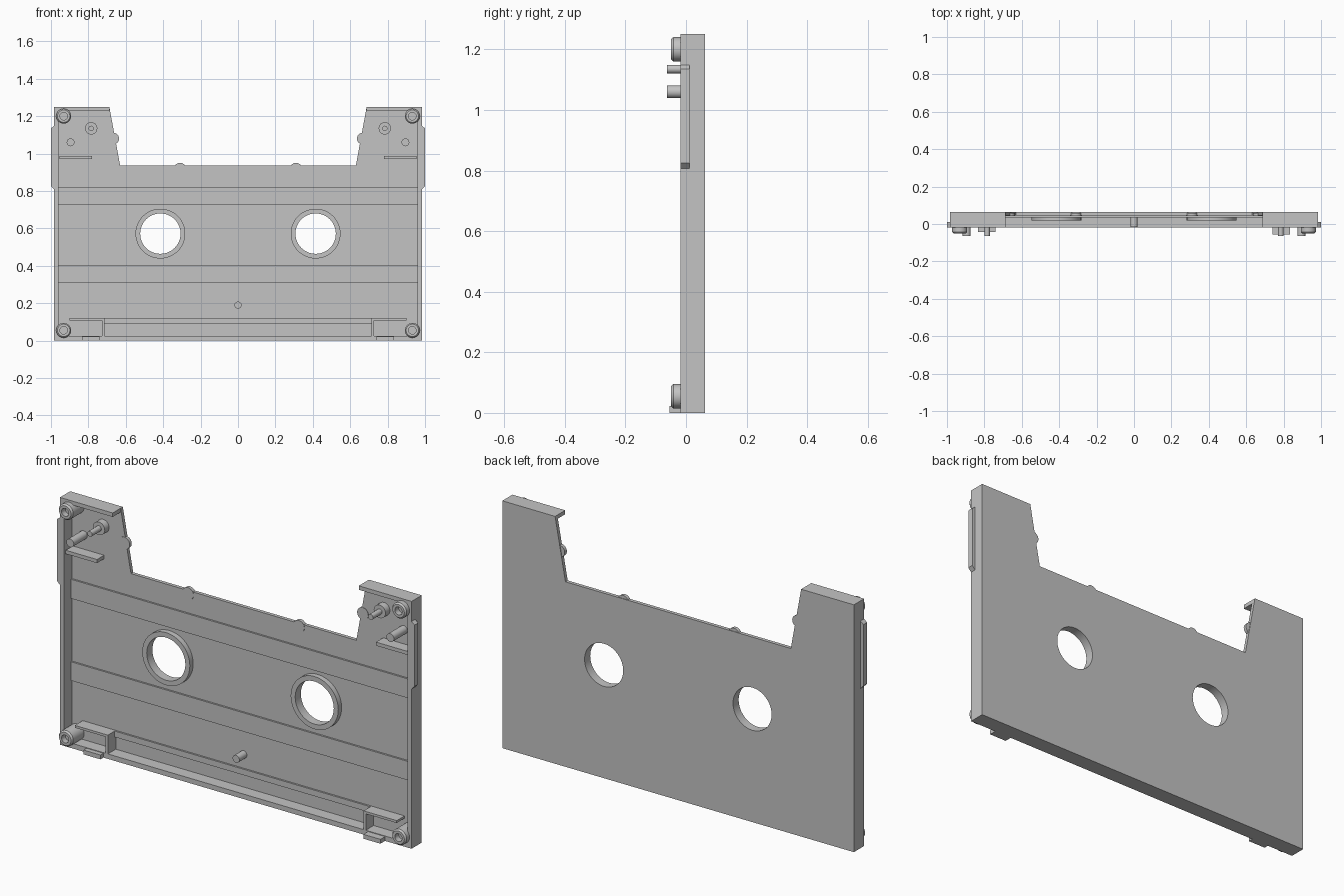
import bpy, bmesh, math
from mathutils import Vector

if "Cube" in bpy.data.objects:
    bpy.data.objects.remove(bpy.data.objects["Cube"])

grey = bpy.data.materials.new("plastic_grey")
grey.use_nodes = True
grey.diffuse_color = (0.55, 0.55, 0.55, 1)
grey.node_tree.nodes["Principled BSDF"].inputs["Base Color"].default_value = (0.55, 0.55, 0.55, 1)

BACK, FLOOR, RIM = 0.063, 0.045, -0.018
SIDE, TOP = 0.983, 1.25


def finish(name, bm, mirror=False, smooth=False):
    bmesh.ops.remove_doubles(bm, verts=bm.verts, dist=1e-5)
    bmesh.ops.recalc_face_normals(bm, faces=bm.faces)
    mesh = bpy.data.meshes.new(name)
    bm.to_mesh(mesh)
    bm.free()
    mesh.materials.append(grey)
    obj = bpy.data.objects.new(name, mesh)
    bpy.context.collection.objects.link(obj)
    bpy.ops.object.select_all(action='DESELECT')
    bpy.context.view_layer.objects.active = obj
    obj.select_set(True)
    if smooth:
        bpy.ops.object.shade_smooth_by_angle(angle=math.radians(35))
    if mirror:
        obj.modifiers.new("Mirror", 'MIRROR').use_mirror_merge = False
    return obj


def prism(name, outline, y0, y1, mirror=False):
    """Extrude an x-z outline between two depths."""
    bm = bmesh.new()
    face = bm.faces.new([bm.verts.new((x, y0, z)) for x, z in outline])
    ext = bmesh.ops.extrude_face_region(bm, geom=[face])
    verts = [v for v in ext["geom"] if isinstance(v, bmesh.types.BMVert)]
    bmesh.ops.translate(bm, verts=verts, vec=(0, y1 - y0, 0))
    return finish(name, bm, mirror)


def box(name, x0, x1, z0, z1, y0, y1, mirror=False):
    return prism(name, [(x0, z0), (x1, z0), (x1, z1), (x0, z1)], y0, y1, mirror)


def lathe(name, x, z, profile, mirror=False, steps=40):
    """Spin a closed radius-depth profile about a front-to-back axis."""
    bm = bmesh.new()
    verts = [bm.verts.new((x + r, y, z)) for r, y in profile]
    edges = [bm.edges.new((v, verts[i - 1])) for i, v in enumerate(verts)
             if not profile[i][0] == profile[i - 1][0] == 0]
    bmesh.ops.spin(bm, geom=verts + edges, cent=(x, 0, z), axis=(0, 1, 0),
                   angle=math.tau, steps=steps)
    return finish(name, bm, mirror, True)


def pin(name, x, z, r, tip, mirror=False):
    return lathe(name, x, z, [(0, FLOOR + 0.005), (r, FLOOR + 0.005), (r, tip), (0, tip)], mirror, 24)


# Back plate with a wide notch in the top edge and two round openings
half = [(SIDE, 0), (SIDE, TOP), (0.688, TOP), (0.63, 0.935)]
plate = prism("back_plate", half + [(-x, z) for x, z in reversed(half)], FLOOR, BACK)
cutter = lathe("hole_cutter", 0.415, 0.572,
               [(0, 0), (0.108, 0), (0.108, 0.1), (0, 0.1)], True, 48)
cutter.hide_render = True
bpy.ops.object.modifier_apply(modifier="Mirror")
cut = plate.modifiers.new("Openings", 'BOOLEAN')
cut.operation = 'DIFFERENCE'
cut.solver = 'EXACT'
cut.object = cutter
bpy.context.view_layer.objects.active = plate
bpy.ops.object.modifier_apply(modifier="Openings")
bpy.data.objects.remove(cutter)
lathe("opening_ring", 0.415, 0.572,
      [(0.108, FLOOR + 0.003), (0.133, FLOOR + 0.003), (0.133, 0.018), (0.108, 0.018)], True, 48)

# Rim walls
box("side_wall", 0.96, SIDE, 0, TOP, RIM, FLOOR, True)
box("ear_top_wall", 0.688, 0.96, 1.23, TOP, RIM, FLOOR, True)
box("bottom_wall", -0.96, 0.96, 0, 0.025, RIM, FLOOR)

# Raised bands across the floor
for name, z0, z1 in (("lower_band", 0.31, 0.405), ("upper_band", 0.725, 0.822)):
    box(name, -0.96, 0.96, z0, z1, 0.036, FLOOR + 0.002)
box("bottom_step", -0.715, 0.715, 0.09, 0.12, 0.036, FLOOR + 0.002)

# Corner pockets and feet along the bottom
prism("pocket_wall", [(0.715, 0.02), (0.727, 0.02), (0.727, 0.108), (0.9, 0.108),
                      (0.9, 0.12), (0.715, 0.12)], RIM, FLOOR + 0.002, True)
box("left_foot_tab", 0.74, 0.835, 0, 0.022, -0.055, RIM)
box("right_foot_tab", -0.835, -0.74, 0, 0.022, -0.042, RIM)

# Hollow screw bosses with a chamfered collar
for name, z in (("lower_screw_boss", 0.055), ("upper_screw_boss", 1.2)):
    lathe(name, 0.932, z, [(0, FLOOR + 0.005), (0.04, FLOOR + 0.005), (0.04, -0.042),
                           (0.033, -0.05), (0.02, -0.05), (0.02, -0.02), (0, -0.02)], True)

# Pins, collar and ledge in the ears
pin("inner_ear_pin", 0.785, 1.135, 0.014, -0.063, True)
pin("inner_ear_collar", 0.785, 1.135, 0.033, 0.01, True)
pin("outer_ear_pin", 0.895, 1.06, 0.021, -0.063, True)
box("ear_ledge", 0.78, 0.955, 0.97, 0.988, -0.012, FLOOR + 0.002, True)
pin("centre_pin", 0, 0.19, 0.019, -0.016)

# Grip strips on the outer sides
prism("side_grip", [(SIDE - 0.002, 0.805), (1, 0.825), (1, 1.135), (SIDE - 0.002, 1.15)],
      RIM, 0.011, True)

# Small round bumps on the notch edges
for name, x, z in (("notch_bump", 0.31, 0.92), ("slope_bump", 0.667, 1.08)):
    lathe(name, x, z, [(0, 0.043), (0.031, 0.043), (0.031, 0.06), (0, 0.06)], True, 24)
